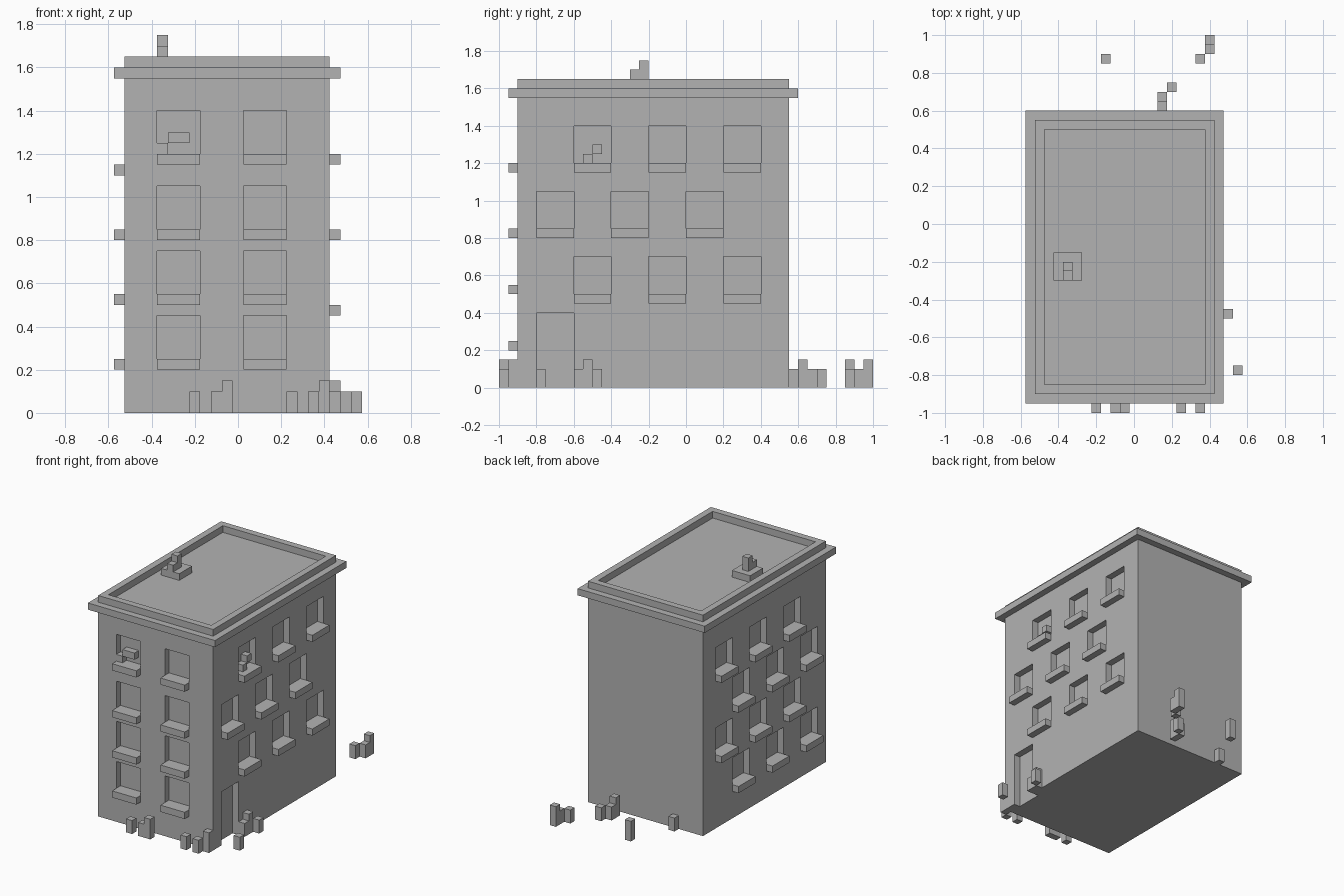
import bpy
import bmesh
from mathutils import Matrix, Vector

cube = bpy.data.objects.get("Cube")
if cube:
    bpy.data.objects.remove(cube, do_unlink=True)

grey = bpy.data.materials.new("plain_grey")
grey.use_nodes = True
GREY = (0.45, 0.45, 0.45, 1)
grey.diffuse_color = GREY
grey.node_tree.nodes["Principled BSDF"].inputs["Base Color"].default_value = GREY

STEP = 0.05


def boxes(name, spans):
    """One object made of boxes, each given by its low and high corner."""
    bm = bmesh.new()
    for low, high in spans:
        low, high = Vector(low), Vector(high)
        place = Matrix.Translation((low + high) / 2) @ Matrix.Diagonal((high - low).to_4d())
        bmesh.ops.create_cube(bm, size=1, matrix=place)
    mesh = bpy.data.meshes.new(name)
    bm.to_mesh(mesh)
    bm.free()
    mesh.materials.append(grey)
    obj = bpy.data.objects.new(name, mesh)
    bpy.context.collection.objects.link(obj)
    return obj


# Outer wall planes and heights
LEFT, RIGHT, FRONT, BACK = 0.425, -0.525, -0.9, 0.55
TOP, ROOF = 1.65, 1.6


def on_wall(wall, along, width, z0, z1, inner, outer):
    """Box on a wall, from inner to outer distance out of the wall plane."""
    if wall == "front":
        return ((along, FRONT - outer, z0), (along + width, FRONT - inner, z1))
    if wall == "left":
        return ((LEFT + inner, along, z0), (LEFT + outer, along + width, z1))
    return ((RIGHT - outer, along, z0), (RIGHT - inner, along + width, z1))


# Window rows: wall, sill height, start of each window along the wall
EVEN, ODD = (-0.6, -0.2, 0.2), (-0.8, -0.4, 0)
rows = [("front", z, (-0.375, 0.025)) for z in (0.2, 0.5, 0.8, 1.15)]
rows += [("left", 0.45, EVEN), ("left", 0.8, ODD), ("left", 1.15, EVEN)]
rows += [("right", 0.2, ODD), ("right", 0.5, EVEN), ("right", 0.8, ODD), ("right", 1.1, EVEN)]

openings, sills = [], []
for wall, z, starts in rows:
    for s in starts:
        openings.append(on_wall(wall, s, 0.2, z + STEP, z + 0.25, -STEP, STEP))
        sills.append(on_wall(wall, s, 0.2, z, z + STEP, 0, STEP))
# Doorway and sunken roof
openings.append(on_wall("left", -0.8, 0.2, -STEP, 0.4, -STEP, STEP))
openings.append(((RIGHT + STEP, FRONT + STEP, ROOF), (LEFT - STEP, BACK - STEP, TOP + STEP)))

# Walls with the openings cut out
walls = boxes("building_walls", [((RIGHT, FRONT, 0), (LEFT, BACK, TOP))])
cutter = boxes("opening_cutter", openings)
cutter.hide_render = True
cut = walls.modifiers.new("openings", "BOOLEAN")
cut.operation = "DIFFERENCE"
cut.solver = "EXACT"
cut.object = cutter
bpy.context.view_layer.update()
bpy.context.view_layer.objects.active = walls
bpy.ops.object.modifier_apply(modifier=cut.name)
bpy.data.objects.remove(cutter, do_unlink=True)

boxes("window_sills", sills)

# Cornice: four strips round the walls
C0, C1 = 1.55, 1.6
boxes("cornice", [
    ((RIGHT - STEP, FRONT - STEP, C0), (LEFT + STEP, FRONT, C1)),
    ((RIGHT - STEP, BACK, C0), (LEFT + STEP, BACK + STEP, C1)),
    ((RIGHT - STEP, FRONT, C0), (RIGHT, BACK, C1)),
    ((LEFT, FRONT, C0), (LEFT + STEP, BACK, C1)),
])

# Roof plinth with a stepped stack
boxes("roof_plinth", [((-0.425, -0.3, ROOF), (-0.275, -0.15, TOP))])
boxes("roof_stack", [
    ((-0.375, -0.3, TOP), (-0.325, -0.25, TOP + STEP)),
    ((-0.375, -0.25, TOP), (-0.325, -0.2, TOP + 2 * STEP)),
])

# Small blocks in two of the windows
boxes("front_window_blocks", [
    on_wall("front", -0.375, STEP, 1.2, 1.25, -STEP, 0),
    on_wall("front", -0.325, 2 * STEP, 1.25, 1.3, -STEP, 0),
])
boxes("side_window_blocks", [
    on_wall("left", -0.55, STEP, 1.2, 1.25, -STEP, 0),
    on_wall("left", -0.5, STEP, 1.25, 1.3, -STEP, 0),
])


# Square posts on the ground, given by centre
def posts(name, height, centres):
    h = STEP / 2
    boxes(name, [((x - h, y - h, 0), (x + h, y + h, height)) for x, y in centres])


posts("short_front_posts", 0.1, [(x, -0.975) for x in (-0.2, -0.1, 0.25, 0.35)])
posts("tall_front_posts", 0.15, [(-0.05, -0.975), (0.4, -0.925)])
posts("short_side_posts", 0.1, [(0.45, -0.575), (0.5, -0.475), (0.55, -0.775)])
posts("tall_side_post", 0.15, [(0.45, -0.525)])
posts("short_back_posts", 0.1, [(-0.3, 0.575), (0.15, 0.675), (0.2, 0.725),
                                (0.35, 0.875), (0.4, 0.925)])
posts("tall_back_posts", 0.15, [(0.15, 0.625), (-0.15, 0.875), (0.4, 0.975)])
